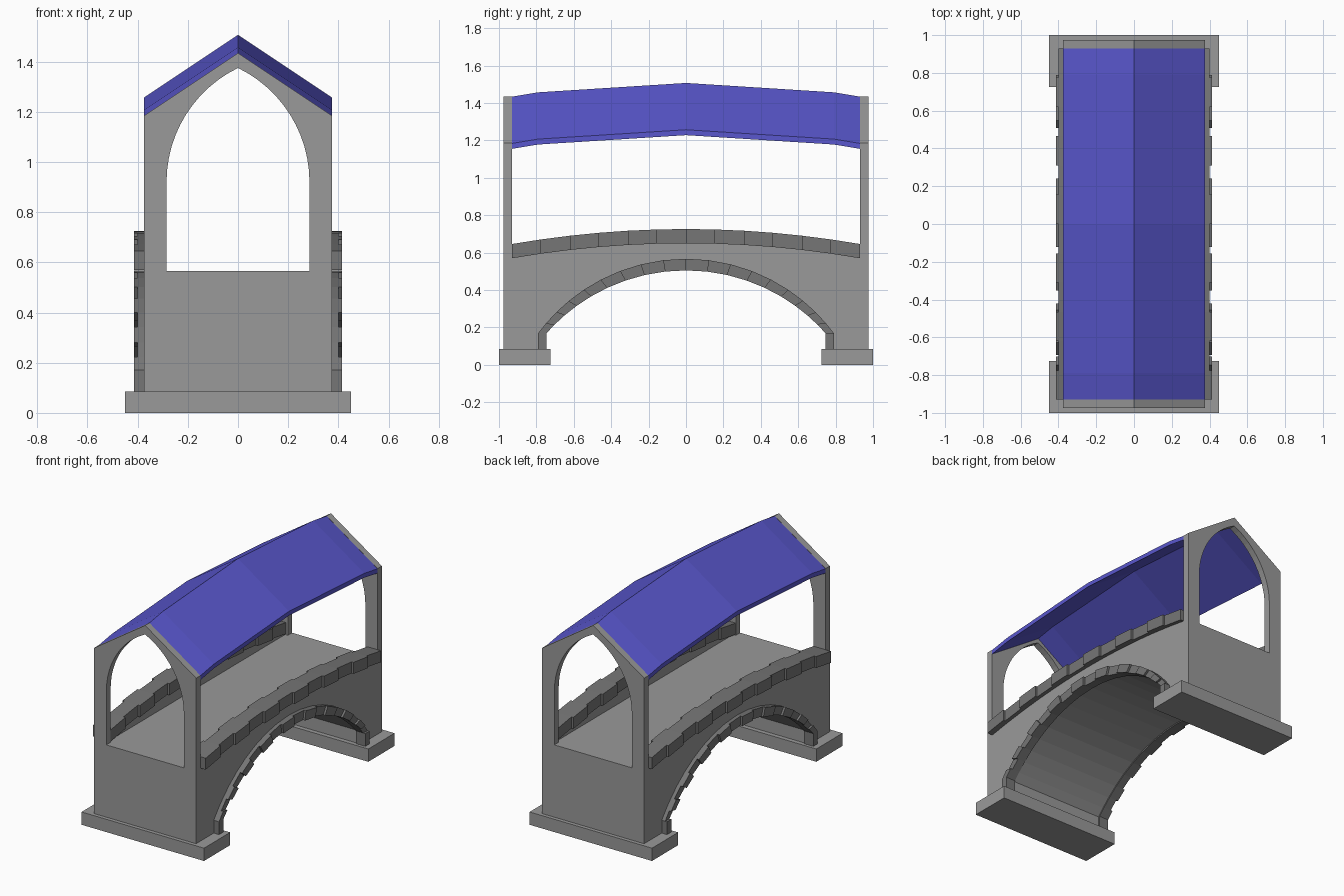
import bpy, bmesh
from math import sin, cos, asin, sqrt

cube = bpy.data.objects.get("Cube")
if cube:
    bpy.data.objects.remove(cube, do_unlink=True)


def material(name, rgb):
    m = bpy.data.materials.new(name)
    m.use_nodes = True
    m.diffuse_color = (*rgb, 1)
    m.node_tree.nodes["Principled BSDF"].inputs["Base Color"].default_value = (*rgb, 1)
    return m


stone = material("light stone", (0.32, 0.32, 0.32))
trim = material("dark stone", (0.18, 0.18, 0.18))
blue = material("blue roof", (0.10, 0.095, 0.61))


def loft(bm, rings):
    """Closed solid through a list of matching rings of points."""
    loops = [[bm.verts.new(p) for p in ring] for ring in rings]
    n = len(loops[0])
    for a, b in zip(loops, loops[1:]):
        for i in range(n):
            j = (i + 1) % n
            bm.faces.new((a[i], a[j], b[j], b[i]))
    bm.faces.new(loops[0][::-1])
    bm.faces.new(loops[-1])


def along_x(bm, profile, lo, hi):
    loft(bm, [[(x, y, z) for y, z in profile] for x in (lo, hi)])


def along_y(bm, profile, lo, hi):
    loft(bm, [[(x, y, z) for x, z in profile] for y in (lo, hi)])


def rect(a, b, c, d):
    return [(a, c), (b, c), (b, d), (a, d)]


def finish(bm, name, mat):
    bmesh.ops.recalc_face_normals(bm, faces=bm.faces)
    mesh = bpy.data.meshes.new(name)
    bm.to_mesh(mesh)
    bm.free()
    mesh.materials.append(mat)
    ob = bpy.data.objects.new(name, mesh)
    bpy.context.scene.collection.objects.link(ob)
    return ob


# Main dimensions
HALF_W, END, FRAME = 0.375, 0.975, 0.93
BASE, DECK, SPRING = 0.085, 0.565, 0.17
STONES, BLOCKS = 18, 12


def arch(half, top):
    """Points of a circular arch, with wider spacing at the crown."""
    sag = top - SPRING
    r = (half * half + sag * sag) / (2 * sag)
    pts = []
    for i in range(STONES + 1):
        u = 2 * i / STONES - 1
        a = asin(half / r) * (1.2 * u - 0.2 * u ** 3)
        pts.append((r * sin(a), top - r + r * cos(a)))
    return pts


outer, inner = arch(0.79, 0.567), arch(0.745, 0.505)
soffit = arch(0.755, 0.513)

# Footings
for name, s in (("front_footing", -1), ("back_footing", 1)):
    bm = bmesh.new()
    along_x(bm, rect(0.725 * s, s, 0, BASE), -0.45, 0.45)
    finish(bm, name, stone)

# Bridge body with flat deck and arched underside
bm = bmesh.new()
body = [(-END, DECK), (-END, BASE), (-0.755, BASE)] + soffit
body += [(0.755, BASE), (END, BASE), (END, DECK)]
along_x(bm, body, -HALF_W, HALF_W)
finish(bm, "bridge_body", stone)

# Low curved side walls and the blocks capping them
joints = [FRAME * (2 * i / BLOCKS - 1) for i in range(BLOCKS + 1)]


def wall_top(y):
    return 0.65 - 0.08 * (y / FRAME) ** 2


curve = [(y, wall_top(y)) for y in joints]
for side, s in (("right", -1), ("left", 1)):
    bm = bmesh.new()
    along_x(bm, [(-FRAME, DECK - 0.02)] + curve + [(FRAME, DECK - 0.02)],
            0.305 * s, HALF_W * s)
    finish(bm, side + "_side_wall", stone)

    bm = bmesh.new()
    for i, (a, b) in enumerate(zip(curve, curve[1:])):
        half = 0.05 if i % 2 else 0.064
        top = [(b[0], b[1] + 0.076), (a[0], a[1] + 0.076)]
        along_x(bm, [a, b] + top, (0.35 - half) * s, (0.35 + half) * s)
    finish(bm, side + "_parapet_blocks", trim)

    # Arch stones and the short posts they spring from
    bm = bmesh.new()
    for i in range(STONES):
        x = 0.4 if i % 2 else 0.414
        along_x(bm, [outer[i], outer[i + 1], inner[i + 1], inner[i]], 0.345 * s, x * s)
    for t in (-1, 1):
        along_x(bm, rect(0.745 * t, 0.79 * t, BASE, SPRING), 0.345 * s, 0.414 * s)
    finish(bm, side + "_arch_stones", trim)

# Gable frames with pointed openings
JAMB, SHOULDER, POINT = 0.285, 0.92, 1.375
rise = POINT - SHOULDER
radius = (JAMB ** 2 + rise ** 2) / (2 * JAMB)
steps = 12
lancet = []
for i in range(steps + 1):
    a = asin(rise / radius) * i / steps
    lancet.append((radius * cos(a) - radius + JAMB, SHOULDER + radius * sin(a)))
opening = [(JAMB, DECK)] + lancet + [(-x, z) for x, z in lancet[-2::-1]] + [(-JAMB, DECK)]
frame = opening + [(-HALF_W, DECK), (-HALF_W, 1.185), (0, 1.435),
                   (HALF_W, 1.185), (HALF_W, DECK)]
for name, s in (("front_gable_frame", -1), ("back_gable_frame", 1)):
    bm = bmesh.new()
    along_y(bm, frame, FRAME * s, END * s)
    finish(bm, name, stone)

# Roof, bowed along its length
chevron = [(-HALF_W, 1.257), (0, 1.507), (HALF_W, 1.257),
           (HALF_W, 1.228), (0, 1.478), (-HALF_W, 1.228)]
stations = [(-FRAME, 0.073), (-0.79, 0.05), (0, 0), (0.79, 0.05), (FRAME, 0.073)]
bm = bmesh.new()
loft(bm, [[(x, y, z - drop) for x, z in chevron] for y, drop in stations])
finish(bm, "roof", blue)
